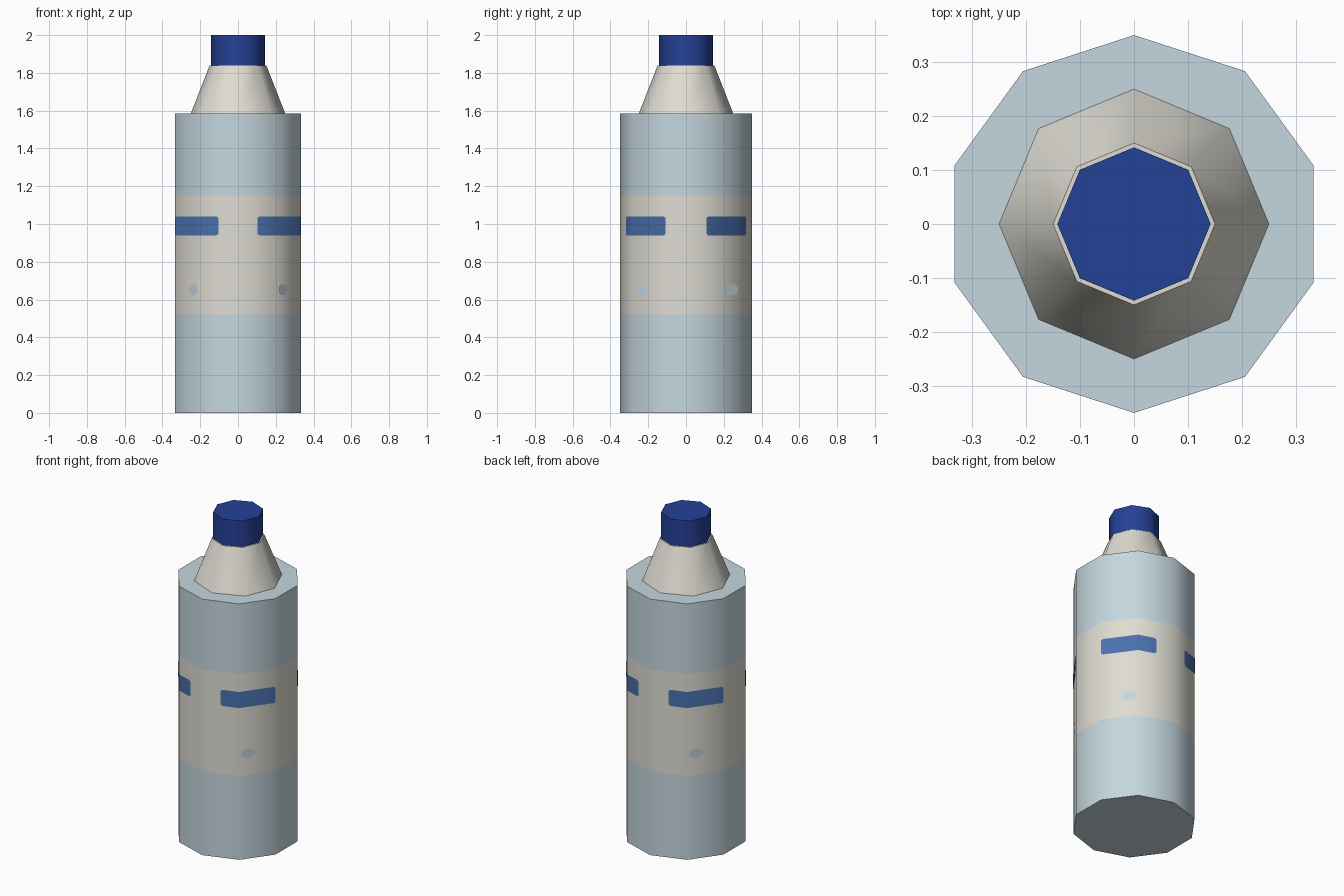
import bpy, math

if "Cube" in bpy.data.objects:
    bpy.data.objects.remove(bpy.data.objects["Cube"])

def mat(name, srgb):
    m = bpy.data.materials.new(name)
    lin = [((c / 255 + 0.055) / 1.055) ** 2.4 for c in srgb]
    m.diffuse_color = (*lin, 1)
    m.use_nodes = True
    m.node_tree.nodes["Principled BSDF"].inputs["Base Color"].default_value = m.diffuse_color
    return m

PALE = mat("pale_blue", (197, 215, 223))
CREAM = mat("cream", (222, 220, 210))
NAVY = mat("navy", (36, 65, 150))
BLUE = mat("mid_blue", (73, 113, 172))

def make(name, verts, faces, mats):
    me = bpy.data.meshes.new(name)
    me.from_pydata(verts, [], faces)
    for m in mats:
        me.materials.append(m)
    me.polygons.foreach_set("use_smooth", [True] * len(faces))
    me.update()
    me.set_sharp_from_angle(angle=math.radians(60))
    ob = bpy.data.objects.new(name, me)
    bpy.context.collection.objects.link(ob)
    return ob

def prism(name, sides, rings, mats):
    """Closed n-sided column through (radius, z) rings, a corner facing -y."""
    verts = []
    for r, z in rings:
        for i in range(sides):
            a = -math.pi / 2 + 2 * math.pi * i / sides
            verts.append((r * math.cos(a), r * math.sin(a), z))
    faces = [tuple(reversed(range(sides)))]
    for k in range(len(rings) - 1):
        for i in range(sides):
            j = (i + 1) % sides
            faces.append((k * sides + i, k * sides + j,
                          (k + 1) * sides + j, (k + 1) * sides + i))
    faces.append(tuple(range((len(rings) - 1) * sides, len(rings) * sides)))
    return make(name, verts, faces, mats)

R, N = 0.35, 10

# can body with cream label band
body = prism("can_body", N, [(R, 0), (R, 0.52), (R, 1.15), (R, 1.585)], [PALE, CREAM])
for p in body.data.polygons:
    p.material_index = int(0.52 < p.center.z < 1.15)

# tapered shoulder and nozzle cap
prism("shoulder", 8, [(0.25, 1.585), (0.15, 1.84)], [CREAM])
prism("cap", 8, [(0.142, 1.84), (0.142, 2.0)], [NAVY])

def on_wall(t):
    """Point on the body wall, t counted in wall facets from the front corner."""
    i = math.floor(t)
    f = t - i
    a, b = [-math.pi / 2 + 2 * math.pi * k / N for k in (i, i + 1)]
    s = R * 1.004
    return (s * (math.cos(a) * (1 - f) + math.cos(b) * f),
            s * (math.sin(a) * (1 - f) + math.sin(b) * f))

def decal(name, z, columns, material):
    """Thin strip on the wall from (t, half height) columns."""
    verts = []
    for t, h in columns:
        x, y = on_wall(t)
        verts += [(x, y, z - h), (x, y, z + h)]
    faces = [(2 * i, 2 * i + 2, 2 * i + 3, 2 * i + 1) for i in range(len(columns) - 1)]
    make(name, verts, faces, [material])

# label markings, four times round
for q in range(4):
    o = 2.5 * q
    bar = [(o + 0.5, 0.042), (o + 0.55, 0.05), (o + 1.95, 0.05), (o + 2.0, 0.042)]
    bar += [(c, 0.05) for c in range(math.ceil(o + 0.6), math.floor(o + 1.9) + 1)]
    decal(f"label_bar_{q + 1}", 0.99, sorted(bar), BLUE)
    dot = [(o + 1.25 + d, h) for d, h in
           ((-0.19, 0.012), (-0.1, 0.027), (0.1, 0.027), (0.19, 0.012))]
    decal(f"label_dot_{q + 1}", 0.652, dot, PALE)
